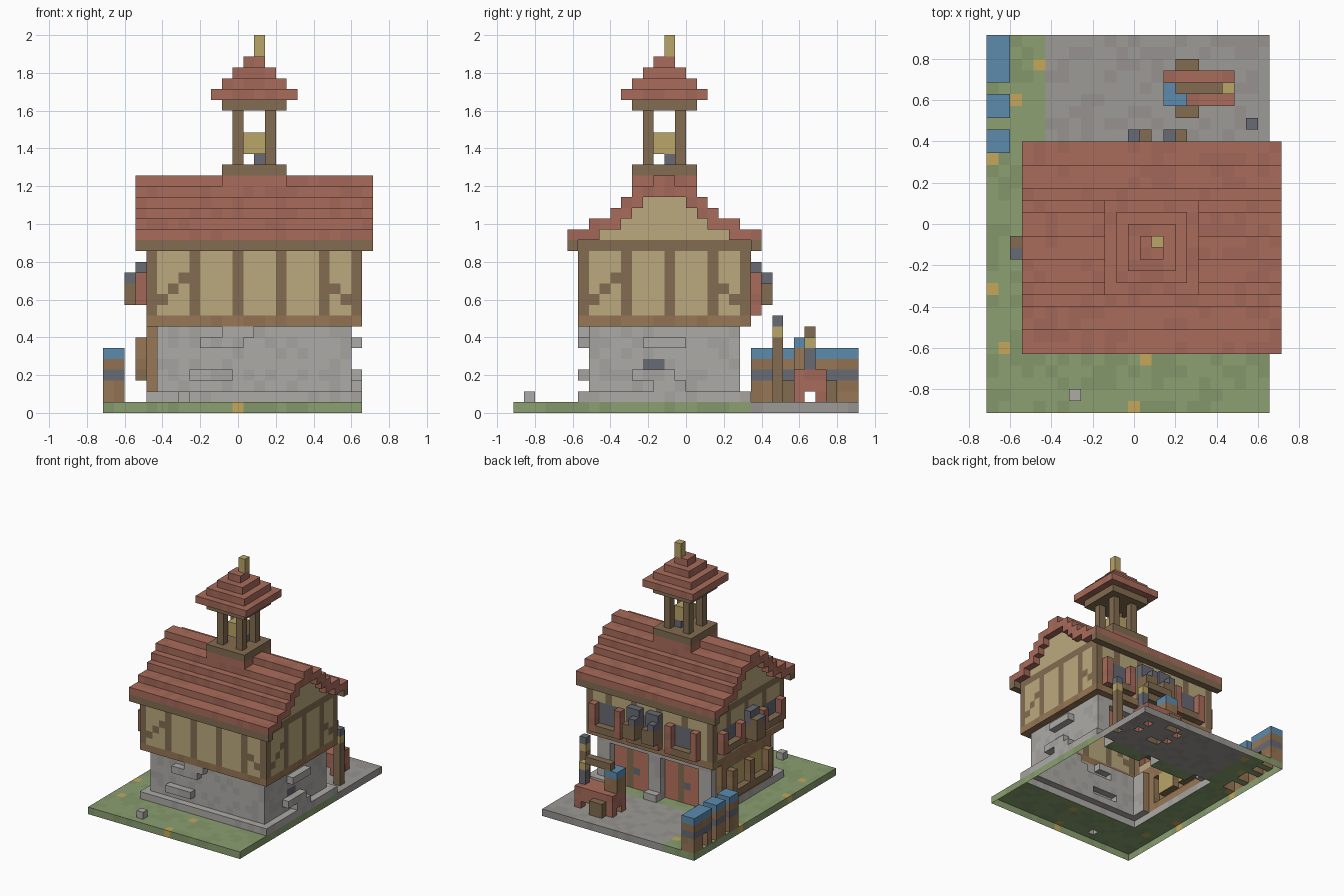
import bpy, bmesh, random

if "Cube" in bpy.data.objects:
    bpy.data.objects.remove(bpy.data.objects["Cube"])
random.seed(4)
U = 2 / 35                      # one block of the model
OX, OY = 12.5, 16               # grid origin offsets
blocks = {}                     # (i, j, k) -> (part, colour)

COL = dict(red=(168, 108, 92), tan=(186, 168, 124), timber=(130, 108, 82), stone=(172, 170, 166),
           paving=(156, 153, 149), grass=(138, 158, 112), blue=(92, 138, 172), gold=(184, 164, 104),
           dark=(104, 106, 116), wood=(150, 118, 86), door=(182, 114, 94), flower=(196, 166, 92))
VARIED = {'stone', 'paving', 'grass', 'red', 'wood'}


def box(part, col, x0, x1, y0, y1, z0, z1):
    for i in range(x0, x1):
        for j in range(y0, y1):
            for k in range(z0, z1):
                blocks[i, j, k] = (part, col)


def carve(x0, x1, y0, y1, z0, z1):
    for i in range(x0, x1):
        for j in range(y0, y1):
            for k in range(z0, z1):
                blocks.pop((i, j, k), None)


# ground, paved yard and flowers
box('grass', 'grass', 0, 24, 0, 32, 0, 1)
box('yard', 'paving', 5, 24, 22, 32, 0, 1)
for i, j in [(12, 0), (13, 4), (1, 5), (0, 10), (0, 21), (2, 26), (4, 29)]:
    box('flowers', 'flower', i, i + 1, j, j + 1, 0, 1)
box('loose_stone', 'stone', 7, 8, 1, 2, 1, 2)

# plinth, stone storey and proud stones
box('plinth', 'stone', 4, 24, 6, 22, 1, 2)
box('stone_wall', 'stone', 5, 23, 7, 21, 1, 8)
for a in [(9, 13, 6, 7, 6, 7), (11, 14, 6, 7, 7, 8), (8, 12, 6, 7, 3, 4),
          (23, 24, 12, 16, 6, 7), (23, 24, 11, 15, 3, 4), (23, 24, 13, 16, 2, 3)]:
    box('proud_stones', 'stone', *a)
box('side_vent', 'dark', 22, 23, 12, 14, 4, 5)

# recessed double doors at the back
for x in (7, 15):
    carve(x, x + 6, 20, 22, 1, 7)
    box('doors', 'door', x, x + 6, 19, 20, 1, 7)
    box('door_seams', 'timber', x + 3, x + 4, 19, 20, 1, 7)
    box('door_handles', 'dark', x + 2, x + 3, 19, 20, 3, 4)

# ground floor window with shutters on the left side
box('low_window_frame', 'wood', 4, 5, 9, 20, 2, 8)
for y in (11, 15):
    box('low_window_panes', 'gold', 4, 5, y, y + 3, 3, 7)
for y in (10, 14, 18):
    box('low_window_shutters', 'wood', 3, 4, y, y + 1, 3, 7)
box('low_window_sill', 'timber', 3, 4, 10, 19, 3, 4)

# plastered upper storey with flush timber frame
box('plaster', 'tan', 4, 24, 6, 22, 8, 16)
for z in (8, 15):
    box('timber_bands', 'wood' if z == 8 else 'timber', 4, 24, 6, 22, z, z + 1)
for x in (4, 8, 12, 16, 20, 23):
    for y in (6, 21):
        box('timber_posts', 'timber', x, x + 1, y, y + 1, 9, 15)
for y in (6, 10, 14, 18, 21):
    for x in (4, 23):
        box('timber_posts', 'timber', x, x + 1, y, y + 1, 9, 15)
for n in range(3):
    for x in (5 + n, 22 - n):
        box('braces', 'timber', x, x + 1, 6, 7, 10 + n, 11 + n)
    for y in (7 + n, 20 - n):
        for x in (4, 23):
            box('braces', 'timber', x, x + 1, y, y + 1, 10 + n, 11 + n)

# stepped main roof with gable infill and eaves boards
tops = [17, 17, 18, 18, 19, 20, 21, 21, 22]
for n, t in enumerate(tops):
    low = (tops[n - 1] if n else 17) - 1
    for j in (5 + n, 22 - n):
        if n:
            box('gable', 'tan', 4, 24, j, j + 1, 16, low)
        box('roof', 'red', 3, 25, j, j + 1, min(low, t - 1), t)
for j in (5, 22):
    box('eaves_board', 'timber', 3, 25, j, j + 1, 15, 16)


# upper windows with red shutters on the back and left walls
def back_window(x):
    box('upper_panes', 'dark', x, x + 3, 21, 22, 10, 13)
    box('window_sills', 'timber', x, x + 3, 22, 23, 9, 10)
    for s in (x - 1, x + 3):
        box('shutters', 'red', s, s + 1, 22, 23, 9, 13)


def left_window(y):
    box('upper_panes', 'dark', 4, 5, y, y + 3, 10, 13)
    box('window_sills', 'timber', 3, 4, y, y + 3, 10, 11)
    for s in (y - 1, y + 3):
        box('shutters', 'red', 3, 4, s, s + 1, 10, 13)


for x in (7, 13, 19):
    back_window(x)
for y in (8, 17):
    left_window(y)

# hanging planters
for x in (12, 15):
    box('planters', 'timber', x, x + 2, 22, 24, 10, 12)
    box('plants', 'dark', x, x + 1, 23, 24, 12, 13)
    box('plants', 'dark', x, x + 2, 22, 23, 12, 14)
box('planters', 'timber', 2, 4, 13, 15, 10, 12)
box('planters', 'timber', 2, 3, 14, 15, 12, 13)
box('plants', 'dark', 2, 3, 13, 14, 12, 13)
box('plants', 'dark', 3, 4, 13, 15, 12, 14)

# bell turret
box('turret_base', 'red', 11, 17, 11, 17, 20, 22)
box('turret_floor', 'timber', 11, 17, 11, 17, 22, 23)
for x in (12, 15):
    for y in (12, 15):
        box('turret_posts', 'timber', x, x + 1, y, y + 1, 23, 28)
box('turret_beam', 'timber', 11, 17, 11, 17, 28, 29)
for n in range(4):
    box('turret_roof', 'red', 10 + n, 18 - n, 10 + n, 18 - n, 29 + n, 30 + n)
box('finial', 'gold', 14, 15, 14, 15, 33, 35)
box('bell', 'gold', 13, 15, 13, 15, 24, 26)
box('clapper', 'dark', 14, 15, 14, 15, 23, 24)


# banded barrels
def barrel(x0, x1, y0, y1, z):
    for n, c in enumerate(('wood', 'wood', 'dark', 'wood', 'blue')):
        box('barrels', c, x0, x1, y0, y1, z + n, z + n + 1)


for y0, y1 in ((22, 24), (25, 27), (28, 32)):
    barrel(0, 2, y0, y1, 1)
carve(0, 2, 29, 30, 1, 3)

# lamp post
box('lamp_post', 'timber', 22, 23, 24, 25, 1, 7)
box('lamp_light', 'gold', 22, 23, 24, 25, 7, 8)
box('lamp_cap', 'dark', 22, 23, 24, 25, 8, 9)

# hand cart with wheels, cask and raised bar
for x in (15, 20):
    for y in (26, 28):
        box('cart_legs', 'red', x, x + 1, y, y + 1, 1, 2)
box('cart_bed', 'red', 15, 21, 26, 29, 2, 4)
for y in (25, 29):
    box('cart_wheels', 'timber', 16, 18, y, y + 1, 1, 3)
box('cart_cask', 'wood', 15, 17, 26, 28, 4, 6)
box('cart_cask_lid', 'blue', 15, 17, 26, 28, 6, 7)
box('cart_post', 'dark', 20, 21, 27, 28, 4, 6)
box('cart_post_cap', 'gold', 20, 21, 27, 28, 6, 7)
box('cart_bar', 'timber', 16, 20, 27, 28, 7, 8)


# materials, with a darker shade for weathered parts
def material(name, rgb, f):
    m = bpy.data.materials.new(name)
    m.diffuse_color = [(c / 255 * f) ** 2.2 for c in rgb] + [1]
    m.use_nodes = True
    m.node_tree.nodes["Principled BSDF"].inputs["Base Color"].default_value = m.diffuse_color
    return m


mats = {(n, d): material(n + ('_dark' if d else ''), c, 0.95 if d else 1)
        for n, c in COL.items() for d in (0, 1)}

# turn each part into a mesh of its exposed block faces (open underneath)
SIDES = {(1, 0, 0): [(1, 0, 0), (1, 1, 0), (1, 1, 1), (1, 0, 1)],
         (-1, 0, 0): [(0, 0, 0), (0, 0, 1), (0, 1, 1), (0, 1, 0)],
         (0, 1, 0): [(0, 1, 0), (0, 1, 1), (1, 1, 1), (1, 1, 0)],
         (0, -1, 0): [(0, 0, 0), (1, 0, 0), (1, 0, 1), (0, 0, 1)],
         (0, 0, 1): [(0, 0, 1), (1, 0, 1), (1, 1, 1), (0, 1, 1)],
         (0, 0, -1): [(0, 0, 0), (0, 1, 0), (1, 1, 0), (1, 0, 0)]}
parts = {}
for pos, (part, col) in blocks.items():
    parts.setdefault(part, []).append((pos, col))
for part, cells in parts.items():
    bm, mesh, slots = bmesh.new(), bpy.data.meshes.new(part), []
    for (i, j, k), col in cells:
        key = (col, int(col in VARIED and random.random() < 0.3))
        if key not in slots:
            slots.append(key)
            mesh.materials.append(mats[key])
        for (a, b, c), quad in SIDES.items():
            if (i + a, j + b, k + c) in blocks or k + c < 0:
                continue
            f = bm.faces.new([bm.verts.new(((i + p - OX) * U, (j + q - OY) * U, (k + r) * U))
                              for p, q, r in quad])
            f.material_index = slots.index(key)
    bmesh.ops.remove_doubles(bm, verts=bm.verts, dist=1e-4)
    bm.to_mesh(mesh)
    bm.free()
    bpy.context.collection.objects.link(bpy.data.objects.new(part, mesh))
